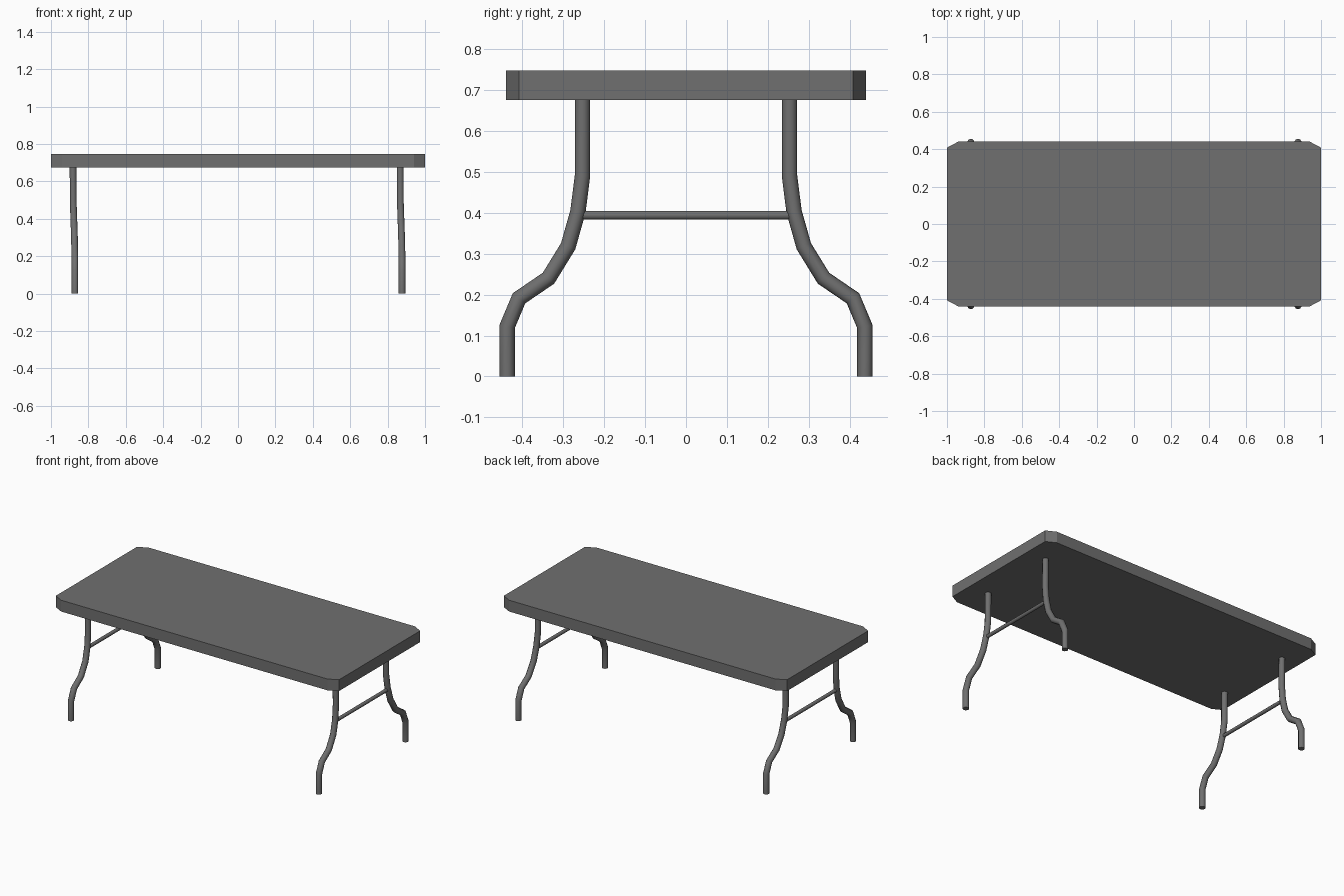
import bpy, bmesh, math
from mathutils import Vector

if "Cube" in bpy.data.objects:
    bpy.data.objects.remove(bpy.data.objects["Cube"])

grey = bpy.data.materials.new("dark_grey")
grey.diffuse_color = (0.16, 0.16, 0.16, 1)
grey.use_nodes = True
grey.node_tree.nodes["Principled BSDF"].inputs["Base Color"].default_value = grey.diffuse_color


def finish(name, bm, smooth=False):
    bmesh.ops.recalc_face_normals(bm, faces=bm.faces)
    me = bpy.data.meshes.new(name)
    bm.to_mesh(me)
    bm.free()
    me.materials.append(grey)
    ob = bpy.data.objects.new(name, me)
    bpy.context.collection.objects.link(ob)
    if smooth:
        bpy.ops.object.select_all(action='DESELECT')
        ob.select_set(True)
        bpy.context.view_layer.objects.active = ob
        bpy.ops.object.shade_smooth_by_angle(angle=math.radians(50))
    return ob


def tube(name, path, radius, sides):
    """Sweep a round section along a path, with closed ends."""
    bm = bmesh.new()
    pts = [Vector(p) for p in path]
    dirs = [(b - a).normalized() for a, b in zip(pts, pts[1:])]
    rings = []
    for i, p in enumerate(pts):
        before, after = dirs[max(i - 1, 0)], dirs[min(i, len(dirs) - 1)]
        t = (before + after).normalized()
        u = Vector((1, 0, 0))
        u = (u - t * u.dot(t)).normalized()
        v = t.cross(u) / t.dot(after)   # keep thickness through bends
        rings.append([bm.verts.new(p + radius * (u * math.cos(a) + v * math.sin(a)))
                      for a in (2 * math.pi * (k + 0.5) / sides for k in range(sides))])
    for a, b in zip(rings, rings[1:]):
        for k in range(sides):
            n = (k + 1) % sides
            bm.faces.new((a[k], a[n], b[n], b[k]))
    bm.faces.new(rings[0])
    bm.faces.new(rings[-1])
    return finish(name, bm, True)


# table top: slab with clipped corners
X, Y, CX, CY = 1.0, 0.44, 0.94, 0.408
outline = [(X, -CY), (X, CY), (CX, Y), (-CX, Y), (-X, CY), (-X, -CY), (-CX, -Y), (CX, -Y)]
bm = bmesh.new()
base = bm.faces.new([bm.verts.new((x, y, 0.675)) for x, y in outline])
ext = bmesh.ops.extrude_face_region(bm, geom=[base], use_keep_orig=True)
for v in ext["geom"]:
    if isinstance(v, bmesh.types.BMVert):
        v.co.z = 0.747
finish("table_top", bm)

# bent legs (x lean, y, z) and cross bars at both ends
leg = [(-0.007, 0.253, 0.68), (-0.006, 0.253, 0.49), (-0.003, 0.264, 0.403),
       (0, 0.288, 0.318), (0.002, 0.336, 0.24), (0.003, 0.408, 0.191),
       (0.003, 0.437, 0.122), (0.003, 0.437, 0)]
for end, cx in (("left", -0.875), ("right", 0.874)):
    for side, s in (("front", -1), ("back", 1)):
        tube(f"{end}_{side}_leg", [(cx + x, s * y, z) for x, y, z in leg], 0.0188, 10)
    tube(f"{end}_cross_bar", [(cx - 0.003, -0.26, 0.394), (cx - 0.003, 0.26, 0.394)], 0.0115, 8)
